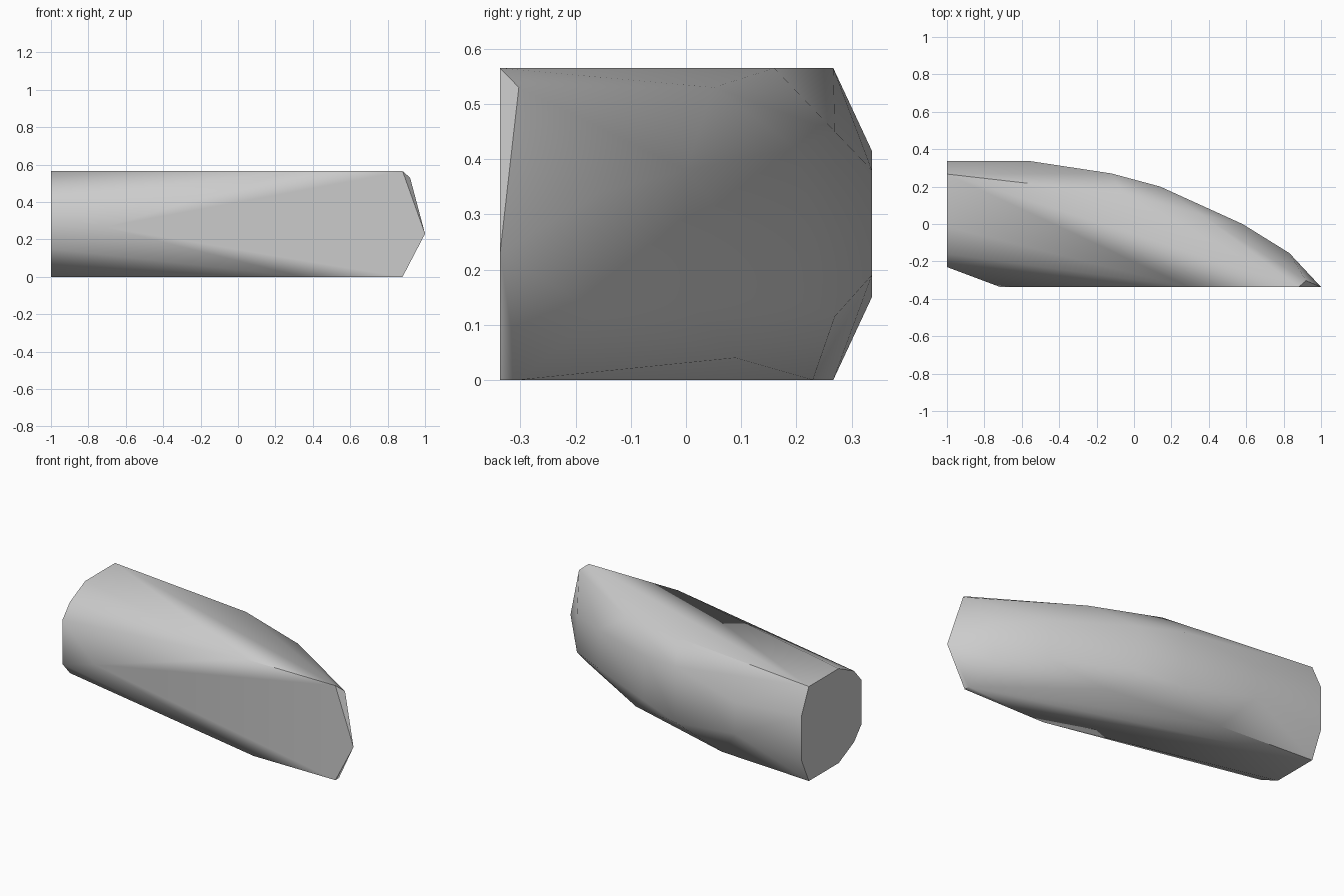
import bpy
import bmesh
import math

default_cube = bpy.data.objects.get("Cube")
if default_cube:
    bpy.data.objects.remove(default_cube, do_unlink=True)

TOP = 0.565
FRONT = -0.337
BACK = 0.337

# Flat grey material
grey = bpy.data.materials.new("plain grey")
grey.use_nodes = True
colour = (0.6, 0.6, 0.6, 1.0)
grey.diffuse_color = colour
shader = next(n for n in grey.node_tree.nodes if n.type == "BSDF_PRINCIPLED")
shader.inputs["Base Color"].default_value = colour

corners = []

# Flat ten-sided end, mirrored about mid height
for y, z in [(0.267, 0), (BACK, 0.15), (-0.23, 0.15), (-0.16, 0.07), (-0.015, 0)]:
    corners += [(-1, y, z), (-1, y, TOP - z)]

# Flat front face
for x, z in [(-0.715, 0.265), (0.34, 0), (0.88, 0), (1, 0.23), (0.88, TOP), (0.29, TOP)]:
    corners.append((x, FRONT, z))

# Top rim and bottom rim, sweeping to the pointed end
corners += [(-0.06, 0.16, TOP), (0.36, 0.05, 0.53), (0.92, -0.303, 0.53)]
corners += [(-0.4, 0.23, 0), (0.27, 0.09, 0.04), (0.88, -0.303, 0)]

# Curved back wall: a lower and an upper corner at each bend
for x, y, low, high in [
    (-0.56, BACK, 0.19, 0.38),
    (-0.12, 0.27, 0.115, 0.45),
    (0.14, 0.2, 0.15, 0.42),
    (0.58, 0, 0.15, 0.38),
    (0.83, -0.155, 0.12, 0.34),
]:
    corners += [(x, y, low), (x, y, high)]

# Wrap the corners in one convex shell and merge coplanar faces
bm = bmesh.new()
for corner in corners:
    bm.verts.new(corner)
hull = bmesh.ops.convex_hull(bm, input=bm.verts[:])
unused = {g for g in hull["geom_interior"] + hull["geom_unused"]
          if isinstance(g, bmesh.types.BMVert)}
bmesh.ops.delete(bm, geom=list(unused), context="VERTS")
bmesh.ops.dissolve_limit(bm, angle_limit=math.radians(0.5),
                         verts=bm.verts[:], edges=bm.edges[:])
bmesh.ops.recalc_face_normals(bm, faces=bm.faces[:])

mesh = bpy.data.meshes.new("tapered_block")
bm.to_mesh(mesh)
bm.free()
mesh.materials.append(grey)
block = bpy.data.objects.new("tapered_block", mesh)
bpy.context.collection.objects.link(block)

# Soft shading with the main creases kept sharp
bpy.ops.object.select_all(action="DESELECT")
block.select_set(True)
bpy.context.view_layer.objects.active = block
bpy.ops.object.shade_smooth_by_angle(angle=math.radians(35))
